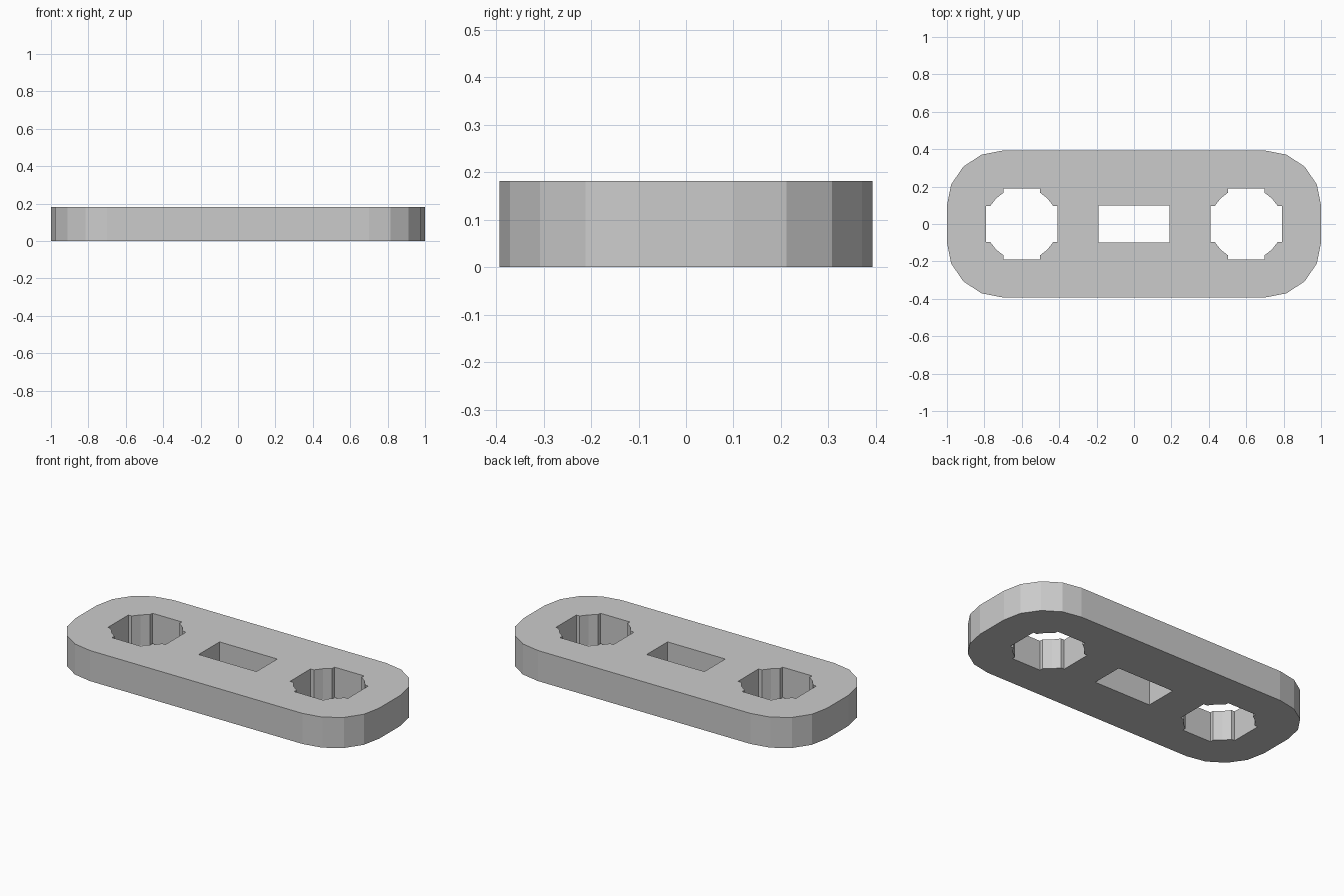
import bpy, bmesh, math

if "Cube" in bpy.data.objects:
    bpy.data.objects.remove(bpy.data.objects["Cube"])

HEIGHT = 0.182


def four_way(quarter, cx=0.0):
    """Mirror a first-quadrant profile (counter-clockwise) into a closed loop."""
    q = list(quarter)
    loop = q + [(-x, y) for x, y in reversed(q)]
    loop += [(-x, -y) for x, y in q] + [(x, -y) for x, y in reversed(q)]
    return [(x + cx, y) for x, y in loop]


# Outer outline: rounded corners of four facets each
corner = [(0.7 + 0.3 * math.cos(a), 0.1 + 0.293 * math.sin(a))
          for a in (math.radians(22.5 * i) for i in range(5))]

# Cross-shaped axle hole merged with a round bore
axle = [(0.19, 0.097), (0.168, 0.097), (0.137, 0.137),
        (0.097, 0.168), (0.097, 0.19)]

# Central rectangular slot
slot = [(0.19, 0.098)]

loops = [four_way(corner), four_way(axle, -0.6), four_way(axle, 0.6), four_way(slot)]

# Fill the flat profile with its holes, then extrude to thickness
bm = bmesh.new()
for loop in loops:
    vs = [bm.verts.new((x, y, 0)) for x, y in loop]
    for i, v in enumerate(vs):
        bm.edges.new((v, vs[(i + 1) % len(vs)]))
bmesh.ops.triangle_fill(bm, use_beauty=True, use_dissolve=False, edges=bm.edges[:])
ext = bmesh.ops.extrude_face_region(bm, geom=bm.faces[:], use_keep_orig=True)
top = [g for g in ext["geom"] if isinstance(g, bmesh.types.BMVert)]
bmesh.ops.translate(bm, verts=top, vec=(0, 0, HEIGHT))
bmesh.ops.recalc_face_normals(bm, faces=bm.faces[:])

mesh = bpy.data.meshes.new("connector_plate")
bm.to_mesh(mesh)
bm.free()
bpy.context.collection.objects.link(bpy.data.objects.new("connector_plate", mesh))
